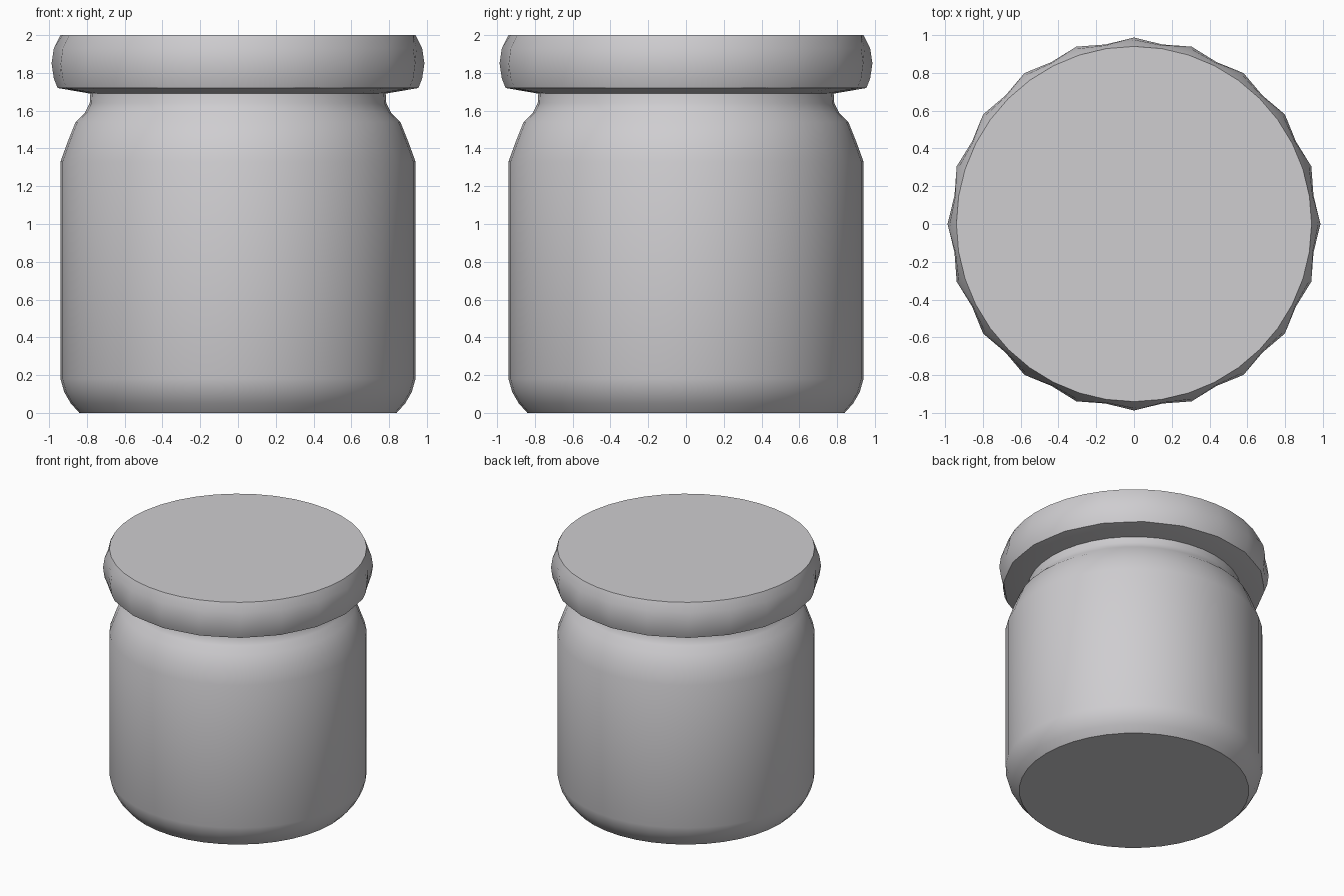
import bpy, bmesh
from math import sin, cos, pi, radians

cube = bpy.data.objects.get("Cube")
if cube:
    bpy.data.objects.remove(cube, do_unlink=True)

SEGMENTS = 40

grey = bpy.data.materials.new("light_grey")
grey.use_nodes = True
colour = (0.62, 0.61, 0.63, 1)
grey.diffuse_color = colour
grey.node_tree.nodes["Principled BSDF"].inputs["Base Color"].default_value = colour


def lathe(name, profile, smooth_angle):
    """Spin (ridge radius, valley radius, height) rings and cap both ends."""
    bm = bmesh.new()
    rings = []
    for ridge, valley, z in profile:
        ring = []
        for i in range(SEGMENTS):
            a = 2 * pi * i / SEGMENTS
            r = valley if i % 2 else ridge
            ring.append(bm.verts.new((r * cos(a), r * sin(a), z)))
        rings.append(ring)
    for low, high in zip(rings, rings[1:]):
        for i in range(SEGMENTS):
            j = (i + 1) % SEGMENTS
            bm.faces.new((low[i], low[j], high[j], high[i]))
    bm.faces.new(rings[0][::-1])
    bm.faces.new(rings[-1])
    mesh = bpy.data.meshes.new(name)
    bm.to_mesh(mesh)
    bm.free()
    mesh.materials.append(grey)
    obj = bpy.data.objects.new(name, mesh)
    bpy.context.collection.objects.link(obj)
    bpy.ops.object.select_all(action="DESELECT")
    obj.select_set(True)
    bpy.context.view_layer.objects.active = obj
    bpy.ops.object.shade_smooth_by_angle(angle=radians(smooth_angle))
    return obj


# Round jar body with rounded base, sloping shoulder and narrow neck
body = [(0.84, 0.0), (0.885, 0.05), (0.92, 0.11), (0.94, 0.18), (0.94, 1.33),
        (0.90, 1.44), (0.86, 1.54), (0.81, 1.59), (0.785, 1.64), (0.78, 1.72)]
lathe("jar_body", [(r, r, z) for r, z in body], 35)

# Crimped lid: twenty ridges bulging out under a round flat top
lid = [(0.78, 0.78, 1.69), (0.955, 0.945, 1.72), (0.975, 0.957, 1.77),
       (0.987, 0.962, 1.85), (0.975, 0.957, 1.93), (0.94, 0.94, 2.0)]
lathe("crimped_lid", lid, 30)
